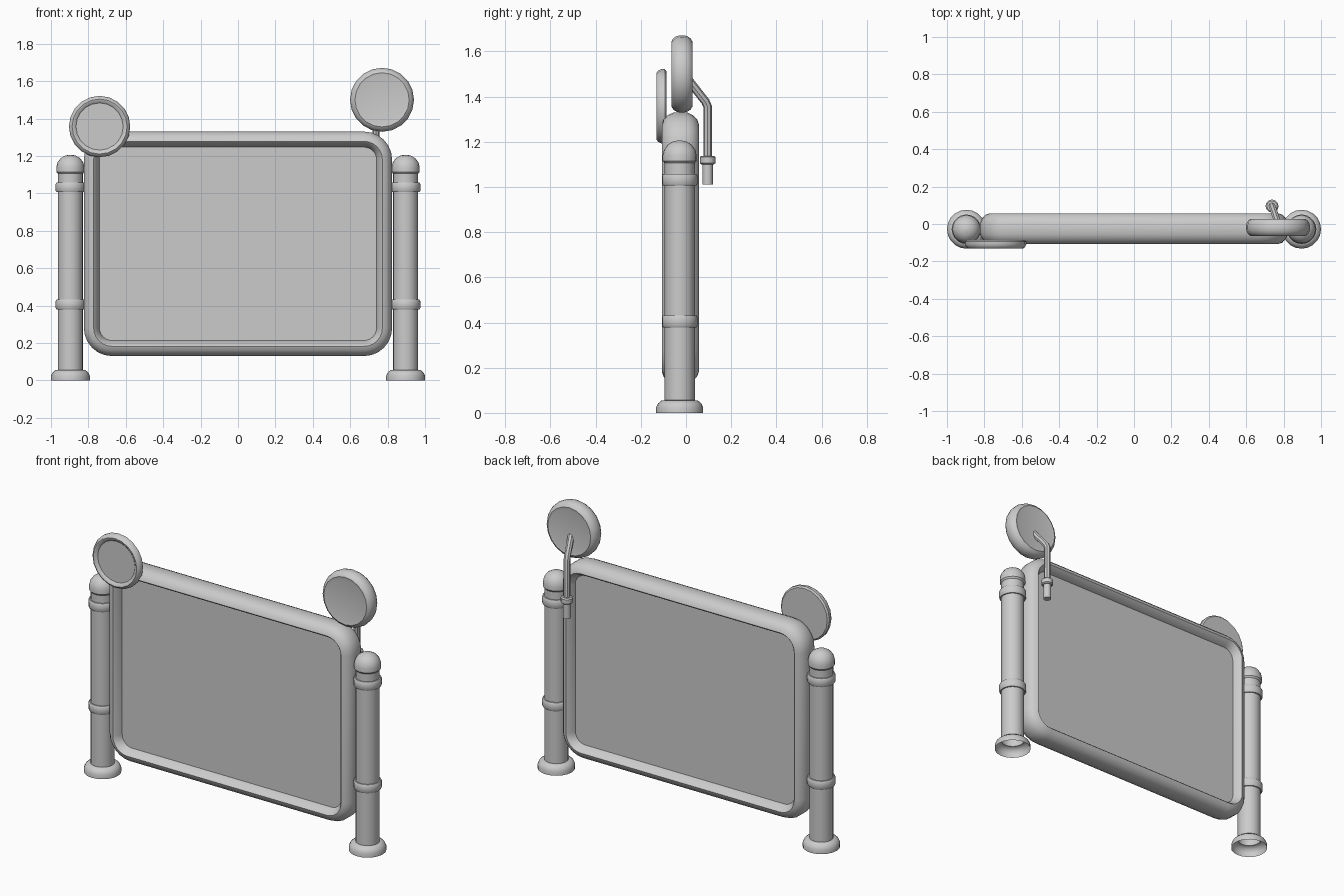
import bpy, bmesh, math
from mathutils import Vector, Matrix

if "Cube" in bpy.data.objects:
    bpy.data.objects.remove(bpy.data.objects["Cube"], do_unlink=True)

GREY = (0.6, 0.6, 0.6, 1)
grey = bpy.data.materials.new("light_grey")
grey.use_nodes = True
grey.diffuse_color = GREY
grey.node_tree.nodes["Principled BSDF"].inputs["Base Color"].default_value = GREY


def finish(name, bm, angle=35):
    """Turn a bmesh into a smooth-shaded object with sharp creases kept."""
    bmesh.ops.remove_doubles(bm, verts=bm.verts, dist=1e-5)
    bmesh.ops.recalc_face_normals(bm, faces=bm.faces)
    mesh = bpy.data.meshes.new(name)
    bm.to_mesh(mesh)
    bm.free()
    mesh.materials.append(grey)
    ob = bpy.data.objects.new(name, mesh)
    bpy.context.collection.objects.link(ob)
    bpy.ops.object.select_all(action='DESELECT')
    ob.select_set(True)
    bpy.context.view_layer.objects.active = ob
    bpy.ops.object.shade_smooth_by_angle(angle=math.radians(angle))
    return ob


def skin(bm, loops, closed=False):
    """Bridge equal-sized rings of points with quads."""
    rings = [[bm.verts.new(p) for p in loop] for loop in loops]
    pairs = list(zip(rings, rings[1:]))
    if closed:
        pairs.append((rings[-1], rings[0]))
    for a, b in pairs:
        n = len(a)
        for i in range(n):
            j = (i + 1) % n
            bm.faces.new((a[i], a[j], b[j], b[i]))
    return rings


def lathe(name, profile, location, sides=20, facing_front=False, cap=False):
    """Spin (radius, height) points; a facing_front part has its axis along y."""
    bm = bmesh.new()
    turn = Matrix.Rotation(math.pi / 2, 3, 'X') if facing_front else Matrix.Identity(3)
    loops = []
    for r, h in profile:
        loops.append([turn @ Vector((r * math.cos(a), r * math.sin(a), h)) + Vector(location)
                      for a in (math.tau * i / sides for i in range(sides))])
    rings = skin(bm, loops)
    if cap:
        bm.faces.new(rings[0])
        bm.faces.new(rings[-1])
    else:
        bm.faces.new(rings[-1])
    return finish(name, bm)


HALF_W, HALF_H, MID_Z, CORNER, MID_Y = 0.824, 0.6, 0.73, 0.15, -0.025


def rounded_loop(inset, y, steps=6):
    """Rounded rectangle parallel to the front, shrunk by inset."""
    pts = []
    r = CORNER - inset
    for k, (sx, sz) in enumerate(((1, 1), (-1, 1), (-1, -1), (1, -1))):
        cx, cz = sx * (HALF_W - CORNER), sz * (HALF_H - CORNER)
        for i in range(steps + 1):
            a = math.pi / 2 * (k + i / steps)
            pts.append((cx + r * math.cos(a), MID_Y + y, MID_Z + cz + r * math.sin(a)))
    return pts


# Rounded frame: half section mirrored front to back
half = [(0, 0.03), (0.012, 0.055), (0.03, 0.074), (0.052, 0.082), (0.062, 0.072), (0.086, 0.03)]
section = [(d, -y) for d, y in reversed(half)] + half
bm = bmesh.new()
skin(bm, [rounded_loop(d, y) for d, y in section], closed=True)
finish("frame", bm)

# Flat board filling the frame
bm = bmesh.new()
front, back = skin(bm, [rounded_loop(0.08, -0.035), rounded_loop(0.08, 0.035)])
bm.faces.new(front)
bm.faces.new(back)
finish("board", bm)

# Posts with hollow flared feet, domed caps and two bands each
post = [(0.104, 0), (0.104, 0.025), (0.096, 0.042), (0.08, 0.055), (0.067, 0.056),
        (0.067, 1.105), (0.075, 1.115), (0.075, 1.14), (0.069, 1.165),
        (0.052, 1.188), (0.028, 1.202), (0.004, 1.206)]
band = [(0.06, -0.026), (0.074, -0.026), (0.079, -0.018), (0.079, 0.018),
        (0.074, 0.026), (0.06, 0.026)]
for side, sx in (("left", 1), ("right", -1)):
    x = sx * 0.896
    lathe(side + "_post", post, (x, -0.028, 0))
    for level, z in (("lower", 0.405), ("upper", 1.032)):
        lathe(f"{side}_{level}_band", band, (x, -0.028, z), cap=True)

# Front disc with a raised rim, flat at the back
rimmed = [(0.155, 0), (0.164, 0.008), (0.164, 0.024), (0.157, 0.038), (0.147, 0.045),
          (0.138, 0.043), (0.126, 0.032)]
lathe("rimmed_disc", rimmed, (-0.74, -0.086, 1.357), facing_front=True, cap=True)

# Puffy disc above the left corner
edge = [(0.13, 0.043), (0.145, 0.046), (0.158, 0.038), (0.167, 0.024), (0.171, 0.008)]
puffy = [(r, -h) for r, h in edge] + list(reversed(edge))
lathe("round_disc", puffy, (0.77, -0.018, 1.5), facing_front=True, cap=True)

# Bent arm holding the puffy disc
curve = bpy.data.curves.new("arm_path", 'CURVE')
curve.dimensions = '3D'
curve.bevel_depth = 0.019
curve.bevel_resolution = 2
curve.use_fill_caps = True
path = [(0.738, 0.096, 1.04), (0.738, 0.096, 1.355), (0.742, 0.086, 1.378), (0.768, 0.01, 1.475)]
spline = curve.splines.new('POLY')
spline.points.add(len(path) - 1)
for point, co in zip(spline.points, path):
    point.co = (*co, 1)
temp = bpy.data.objects.new("arm_path", curve)
bpy.context.collection.objects.link(temp)
bm = bmesh.new()
bm.from_mesh(temp.to_mesh())
temp.to_mesh_clear()
bpy.data.objects.remove(temp, do_unlink=True)
finish("disc_arm", bm)

# Collar and end stub on the arm
lathe("arm_end", [(0.023, 1.01), (0.023, 1.11)], (0.738, 0.096, 0), sides=12, cap=True)
collar = [(0.028, 1.1), (0.035, 1.106), (0.035, 1.132), (0.028, 1.138)]
lathe("arm_collar", collar, (0.738, 0.096, 0), sides=12, cap=True)
